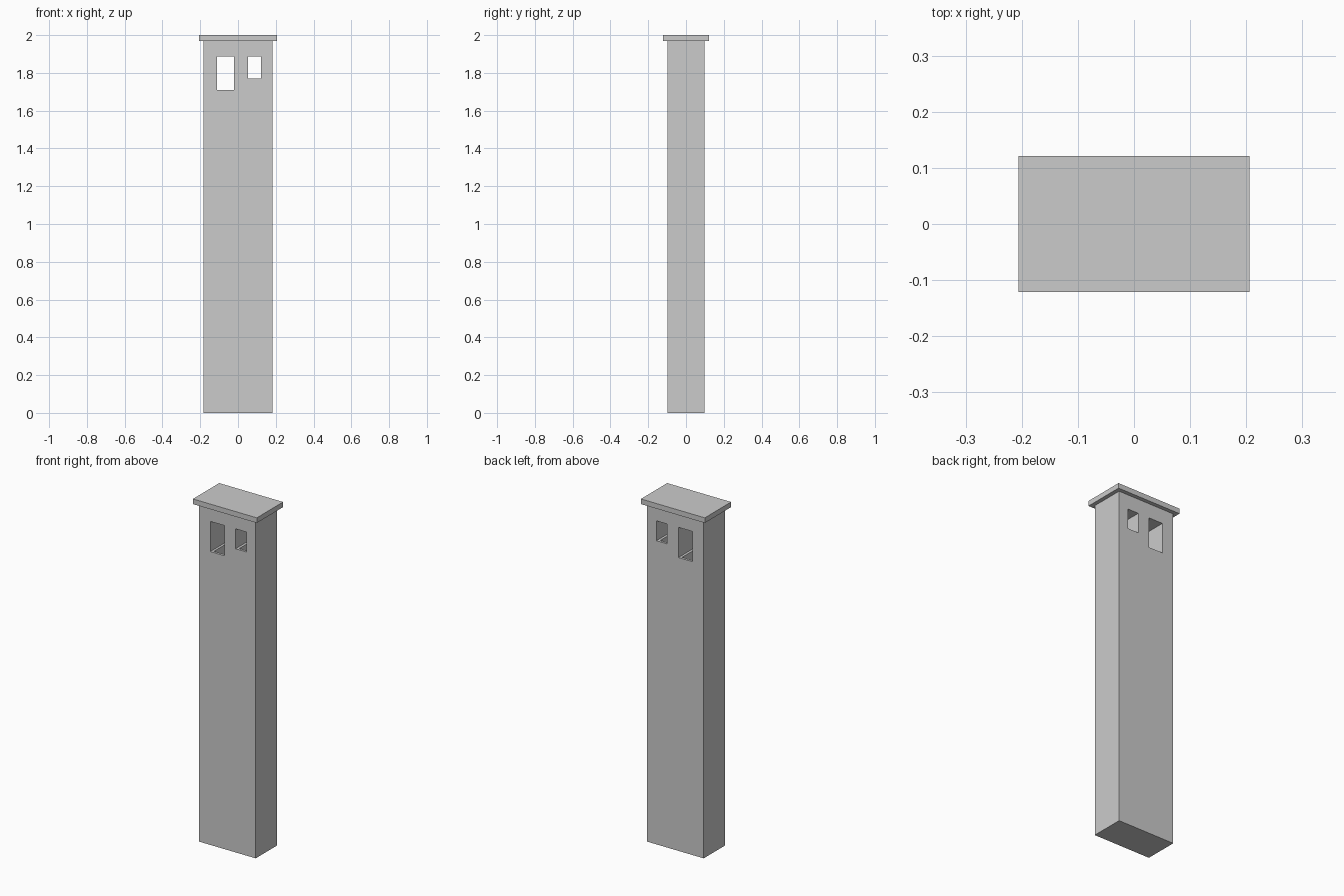
import bpy

if "Cube" in bpy.data.objects:
    bpy.data.objects.remove(bpy.data.objects["Cube"])


def box(name, x0, x1, y0, y1, z0, z1):
    bpy.ops.mesh.primitive_cube_add(
        size=1, location=((x0 + x1) / 2, (y0 + y1) / 2, (z0 + z1) / 2))
    ob = bpy.context.object
    ob.name = name
    ob.scale = (x1 - x0, y1 - y0, z1 - z0)
    bpy.ops.object.transform_apply(location=True, rotation=False, scale=True)
    return ob


def cut(target, cutter):
    cutter.hide_render = True
    mod = target.modifiers.new(cutter.name, 'BOOLEAN')
    mod.operation = 'DIFFERENCE'
    mod.solver = 'EXACT'
    mod.object = cutter
    bpy.context.view_layer.objects.active = target
    bpy.ops.object.modifier_apply(modifier=mod.name)
    bpy.data.objects.remove(cutter, do_unlink=True)


HALF_W, HALF_D = 0.183, 0.098
TOP_OF_OPENINGS = 1.886
RIM = 0.014

# Chimney shaft and overhanging cap slab
shaft = box("chimney_shaft", -HALF_W, HALF_W, -HALF_D, HALF_D, 0, 1.97)
box("chimney_cap", -0.206, 0.206, -0.121, 0.121, 1.97, 2.0)

# Smoke openings straight through the shaft, each with a flue in its floor
for name, x0, x1, sill in (("large", -0.11, -0.02, 1.71),
                           ("small", 0.053, 0.122, 1.77)):
    cut(shaft, box(name + "_opening", x0, x1, -0.2, 0.2, sill, TOP_OF_OPENINGS))
    cut(shaft, box(name + "_flue", x0 + RIM, x1 - RIM,
                   -HALF_D + RIM, HALF_D - RIM, sill - 0.4, sill + 0.05))
